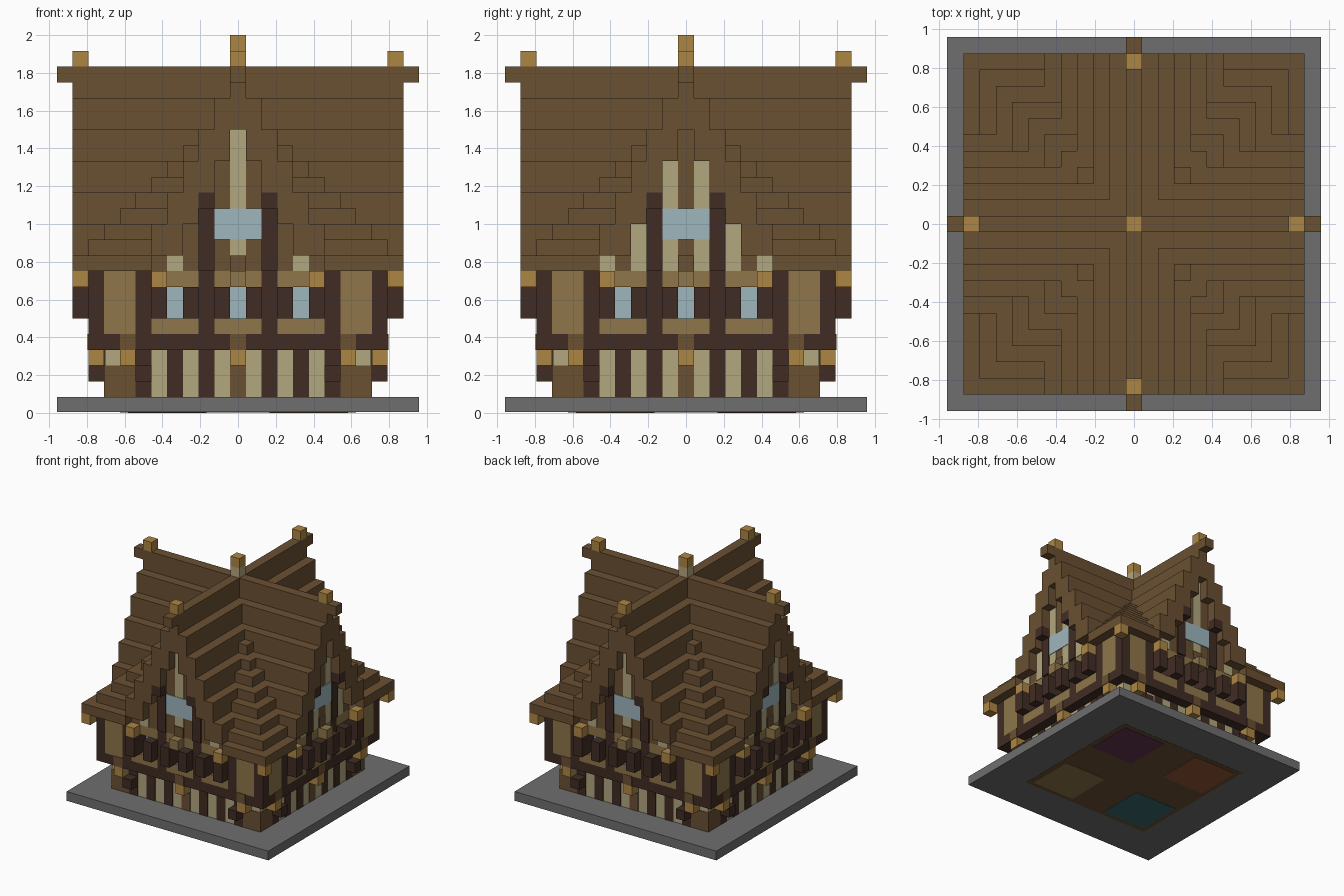
import bpy, bmesh

V = 1 / 12  # edge of one building block


def srgb(c):
    c /= 255
    return c / 12.92 if c <= 0.04045 else ((c + 0.055) / 1.055) ** 2.4


def material(name, r, g, b):
    m = bpy.data.materials.new(name)
    m.use_nodes = True
    col = (srgb(r), srgb(g), srgb(b), 1)
    m.diffuse_color = col
    m.node_tree.nodes["Principled BSDF"].inputs["Base Color"].default_value = col
    return m


if "Cube" in bpy.data.objects:
    bpy.data.objects.remove(bpy.data.objects["Cube"])

stone = material("stone grey", 110, 110, 110)
brown = material("wood brown", 106, 80, 50)
dark = material("dark timber", 64, 44, 36)
gold = material("gold wood", 174, 134, 68)
tan = material("tan panel", 142, 118, 74)
plaster = material("beige plaster", 178, 167, 126)
glass = material("window glass", 158, 182, 190)
purple = material("purple carpet", 100, 54, 78)
red = material("rust carpet", 152, 86, 52)
teal = material("teal carpet", 55, 105, 110)


def build(name, mat, boxes):
    """One object out of boxes (x0, x1, y0, y1, z0, z1) in block units."""
    bm = bmesh.new()
    for x0, x1, y0, y1, z0, z1 in boxes:
        cube = bmesh.ops.create_cube(bm, size=1)
        for v in cube["verts"]:
            v.co = ((x1 if v.co.x > 0 else x0) * V,
                    (y1 if v.co.y > 0 else y0) * V,
                    (z1 if v.co.z > 0 else z0) * V)
    me = bpy.data.meshes.new(name)
    bm.to_mesh(me)
    bm.free()
    me.materials.append(mat)
    bpy.context.collection.objects.link(bpy.data.objects.new(name, me))


def slab(h, z0, z1):
    return (-h, h, -h, h, z0, z1)


def around(parts, turns=(0, 1, 2, 3)):
    """Repeat side boxes (x0, x1, depth0, depth1, z0, z1) on the chosen sides."""
    out = []
    for x0, x1, d0, d1, z0, z1 in parts:
        for t in turns:
            a, b = (x0, -d1), (x1, -d0)
            for _ in range(t):
                a, b = (-a[1], a[0]), (-b[1], b[0])
            out.append((min(a[0], b[0]), max(a[0], b[0]),
                        min(a[1], b[1]), max(a[1], b[1]), z0, z1))
    return out


def pair(x0, x1, d0, d1, z0, z1):
    """A side box and its mirror."""
    return [(x0, x1, d0, d1, z0, z1), (-x1, -x0, d0, d1, z0, z1)]


def col(c, d0, d1, z0, z1):
    """One-block-wide column centred on c, mirrored when off centre."""
    if c == 0:
        return [(-.5, .5, d0, d1, z0, z1)]
    return pair(c - .5, c + .5, d0, d1, z0, z1)


# Base and the floor showing underneath
build("base_slab", stone, [slab(11.5, .05, 1)])
build("floor_plate", brown, [slab(7.5, .03, .08)])
for name, mat, sx, sy in (("purple_carpet", purple, 1, 1), ("rust_carpet", red, -1, 1),
                          ("teal_carpet", teal, -1, -1), ("tan_carpet", tan, 1, -1)):
    cx, cy = 4.5 * sx, 4.5 * sy
    build(name, mat, [(cx - 2.5, cx + 2.5, cy - 2.5, cy + 2.5, 0, .06)])

# Ground floor walls
build("ground_walls", plaster, [slab(8.45, 1, 4)])
timbers, logs = [], []
for c in (2, 4, 6):
    timbers += col(c, 8, 8.5, 1, 4)
timbers += col(6, 8.5, 9.5, 2, 3)
logs += col(0, 8, 8.5, 1, 4) + pair(6.5, 8.5, 8, 8.5, 1, 3)
build("ground_timbers", dark, around(timbers))
build("ground_logs", brown, around(logs))
build("jetty_brackets", gold, around(col(0, 8.5, 9.5, 3, 4) + col(7, 8.5, 9.5, 3, 4)))
build("jetty_band", dark, [slab(9.5, 4, 5)])
build("jetty_beam_ends", brown, around(col(0, 9, 9.55, 4, 5) + col(7, 9, 9.55, 4, 5)))

# Upper floor walls
build("upper_core", dark, [slab(8.45, 5, 9)])
frame = pair(8.5, 9.5, 8.5, 9.5, 5, 9)
frame += col(6, 8, 9.5, 5, 9) + col(2, 8, 9.5, 5, 9)
for c in (1, 3, 5):
    frame += col(c, 8, 10.5, 6, 8)
build("upper_frame", dark, around(frame))
panels = pair(6.5, 8.5, 8, 9.5, 5, 9) + pair(2.5, 5.5, 8, 9.5, 5, 6)
panels += pair(2.5, 5.5, 8, 9.5, 8, 9)
panels += [(-1.5, 1.5, 8, 9.5, 5, 6), (-1.5, 1.5, 8, 9.5, 8, 9)]
panels += col(0, 9.5, 10.5, 8, 9)
build("upper_panels", tan, around(panels))
build("upper_windows", glass, around(col(0, 8, 8.55, 6, 8) + col(4, 8, 8.55, 6, 8)))
build("eave_blocks", gold, around(col(5, 9.5, 10.5, 8, 9) + pair(9.5, 10.5, 9.5, 10.5, 8, 9)[:1]))

# Roof: stepped hip corners joined by two crossing stepped gables
roof = [slab(9.5, 9, 10)]
for sx in (-1, 1):
    for sy in (-1, 1):
        xs, ys = sorted((5.5 * sx, 10.5 * sx)), sorted((5.5 * sy, 10.5 * sy))
        roof.append((*xs, *ys, 9, 10))
for k in range(10, 17):
    h = 19.5 - k
    roof.append(slab(h, k, k + 1))
for step in range(6):
    g, z = 5.5 - step, 10 + 2 * step
    depth = 9.5 if g > 2 else 10.5
    roof += [(-g, g, -depth, depth, z, z + 2), (-depth, depth, -g, g, z, z + 2)]
    if g > 2:  # overhanging verge around the gable opening
        roof += around(pair(g - 2, g, 9.5, 10.5, z, z + 2))
build("roof", brown, roof)
build("ridge_beams", brown, [(-.5, .5, -11.5, 11.5, 21, 22), (-11.5, 11.5, -.5, .5, 21, 22)])
build("ridge_end_blocks", gold, around(col(0, 9.5, 10.5, 22, 23)))
build("finial_base", plaster, [(-.5, .5, -.5, .5, 22, 23)])
build("finial_top", gold, [(-.5, .5, -.5, .5, 23, 24)])

# Gable walls: plaster strips alternate with the timber behind
tops = {0: 18, 1: 16, 2: 14, 3: 12, 4: 10, 5: 10}
for label, first, turns in (("front_back", 0, (0, 2)), ("side", 1, (1, 3))):
    strips = []
    for c in range(first, 6, 2):
        strips += col(c, 9.4, 9.55, 9, tops[c])
    build(label + "_gable_plaster", plaster, around(strips, turns))
build("gable_windows", glass, around([(-1.5, 1.5, 9.4, 9.6, 11, 13)]))
build("gable_posts", dark, around(col(2, 9.4, 9.65, 9, 14) + col(2, 9.5, 10.5, 13, 14)))
build("gable_beam_ends", brown, around(col(0, 9.4, 9.65, 9, 10)))
